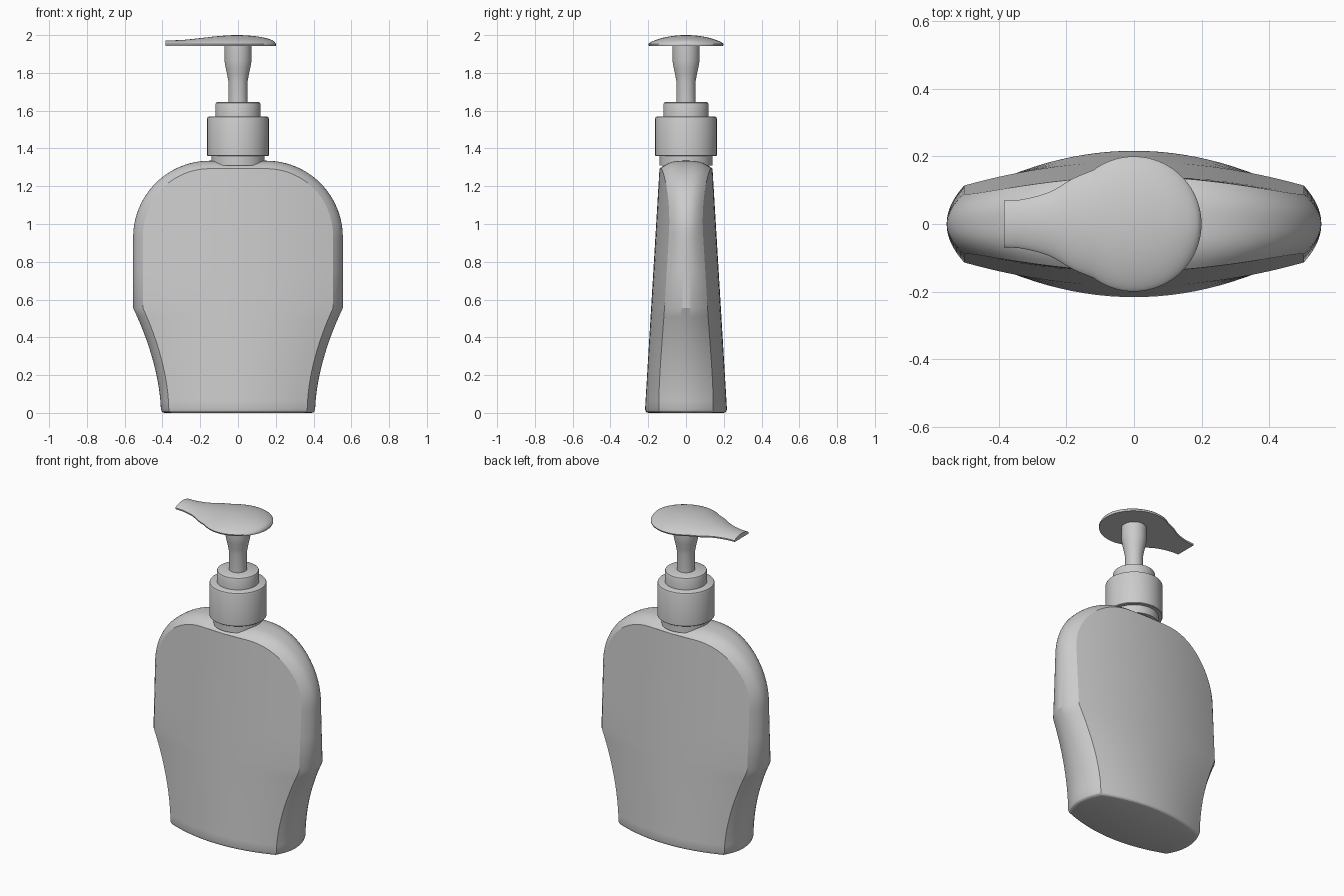
import bpy, bmesh, math

if "Cube" in bpy.data.objects:
    bpy.data.objects.remove(bpy.data.objects["Cube"])


def make_object(name, bm, angle=30):
    bmesh.ops.remove_doubles(bm, verts=bm.verts, dist=1e-5)
    bmesh.ops.recalc_face_normals(bm, faces=bm.faces)
    mesh = bpy.data.meshes.new(name)
    bm.to_mesh(mesh)
    bm.free()
    ob = bpy.data.objects.new(name, mesh)
    bpy.context.collection.objects.link(ob)
    bpy.ops.object.select_all(action='DESELECT')
    ob.select_set(True)
    bpy.context.view_layer.objects.active = ob
    bpy.ops.object.shade_smooth_by_angle(angle=math.radians(angle))
    return ob


def loft(name, rings, angle=30, cap_start=True, cap_end=True):
    bm = bmesh.new()
    rows = [[bm.verts.new(p) for p in ring] for ring in rings]
    n = len(rows[0])
    for a, b in zip(rows, rows[1:]):
        for i in range(n):
            j = (i + 1) % n
            bm.faces.new((a[i], a[j], b[j], b[i]))
    if cap_start:
        bm.faces.new(rows[0])
    if cap_end:
        bm.faces.new(rows[-1])
    return make_object(name, bm, angle)


def lathe(name, profile, seg=48):
    rings = [[(r * math.cos(2 * math.pi * i / seg), r * math.sin(2 * math.pi * i / seg), z)
              for i in range(seg)] for r, z in profile]
    return loft(name, rings)


def interp(table, x):
    # smooth interpolation through a small table
    pts = table
    for k in range(len(pts) - 1):
        (x0, y0), (x1, y1) = pts[k], pts[k + 1]
        if x <= x1 or k == len(pts) - 2:
            def slope(i):
                a, b = pts[max(i - 1, 0)], pts[min(i + 1, len(pts) - 1)]
                return (b[1] - a[1]) / (b[0] - a[0])
            h = x1 - x0
            t = (x - x0) / h
            m0, m1 = slope(k) * h, slope(k + 1) * h
            return ((2*t**3 - 3*t*t + 1) * y0 + (t**3 - 2*t*t + t) * m0
                    + (3*t*t - 2*t**3) * y1 + (t**3 - t*t) * m1)


# Bottle body: silhouette with bowed front/back and a rounded side band
def body_ring(px, pz, nx, nz, inset, power, shrink=0.0):
    qx, qz = px - inset * nx, pz - inset * nz
    depth = 0.218 - 0.060 * qz - shrink
    bow = 0.55 - 0.27 * min(qz / 0.555, 1)
    edge = depth - bow * qx * qx
    front = [(c * qx, -(depth - bow * (c * qx) ** 2), qz)
             for c in [-1 + i / 10 for i in range(20)]]
    side = []
    for i in range(16):
        t = -1 + i / 8
        d = inset * abs(t) ** power
        side.append((px - d * nx, t * edge, pz - d * nz))
    half = front + side
    return half + [(-x, -y, z) for x, y, z in half]


def flare(z):
    return 0.408 + 0.147 * (z / 0.555) ** 1.8


rings = [body_ring(flare(z) - s, z, 1, 0, 0.042, 2, s)
         for z, s in ((0, 0.018), (0.003, 0.010), (0.009, 0.004), (0.02, 0))]
for i in range(1, 13):
    z = 0.02 + 0.535 * i / 12
    rings.append(body_ring(flare(z), z, 1, 0, 0.042 + 0.01 * i / 12, 2))
rings.append(body_ring(0.555, 0.75, 1, 0, 0.052, 2))
for i in range(25):
    a = math.pi / 2 * i / 24
    s = math.sin(a)
    rings.append(body_ring(0.15 + 0.405 * math.cos(a), 0.93 + 0.405 * s,
                           math.cos(a), s, 0.052 - 0.01 * s, 2 + s))
rings.append(body_ring(0, 1.335, 0, 1, 0.042, 3))
loft("bottle_body", rings, 24, cap_end=False)

# Neck, screw collar, pump guide and stem
lathe("neck", [(0.14, 1.31), (0.14, 1.38)])
lathe("collar", [(0.160, 1.36), (0.163, 1.363), (0.163, 1.558), (0.160, 1.566), (0.152, 1.57)])
lathe("pump_guide", [(0.12, 1.56), (0.12, 1.634), (0.117, 1.641), (0.110, 1.645)])
lathe("pump_stem", [(0.051, 1.63), (0.051, 1.755), (0.057, 1.79), (0.066, 1.83),
                    (0.072, 1.865), (0.072, 1.95)])

# Pump head: round domed press plate running into a spout
spout = [(-0.385, 0.069), (-0.33, 0.073), (-0.25, 0.095), (-0.18, 0.135), (-0.12, 0.16)]
crown = [(-0.385, 1.972), (-0.3, 1.974), (-0.2, 1.984), (-0.1, 1.995), (0, 2.0),
         (0.1, 1.993), (0.16, 1.981), (0.19, 1.968), (0.2, 1.955)]
stations = [-0.385 + 0.265 * i / 16 for i in range(16)]
start = math.acos(-0.6)
stations += [0.2 * math.cos(start * (1 - i / 28)) for i in range(29)]
rings = []
for x in stations:
    w = interp(spout, x) if x < -0.12 else math.sqrt(max(0.04 - x * x, 1e-6))
    c = interp(crown, x)
    ring = [(x, -w * 0.98, 1.943), (x, w * 0.98, 1.943)]
    for i in range(25):
        a = math.pi * i / 24
        ring.append((x, w * math.cos(a), 1.952 + (c - 1.952) * math.sin(a) ** 1.5))
    rings.append(ring)
loft("pump_head", rings, 40)
